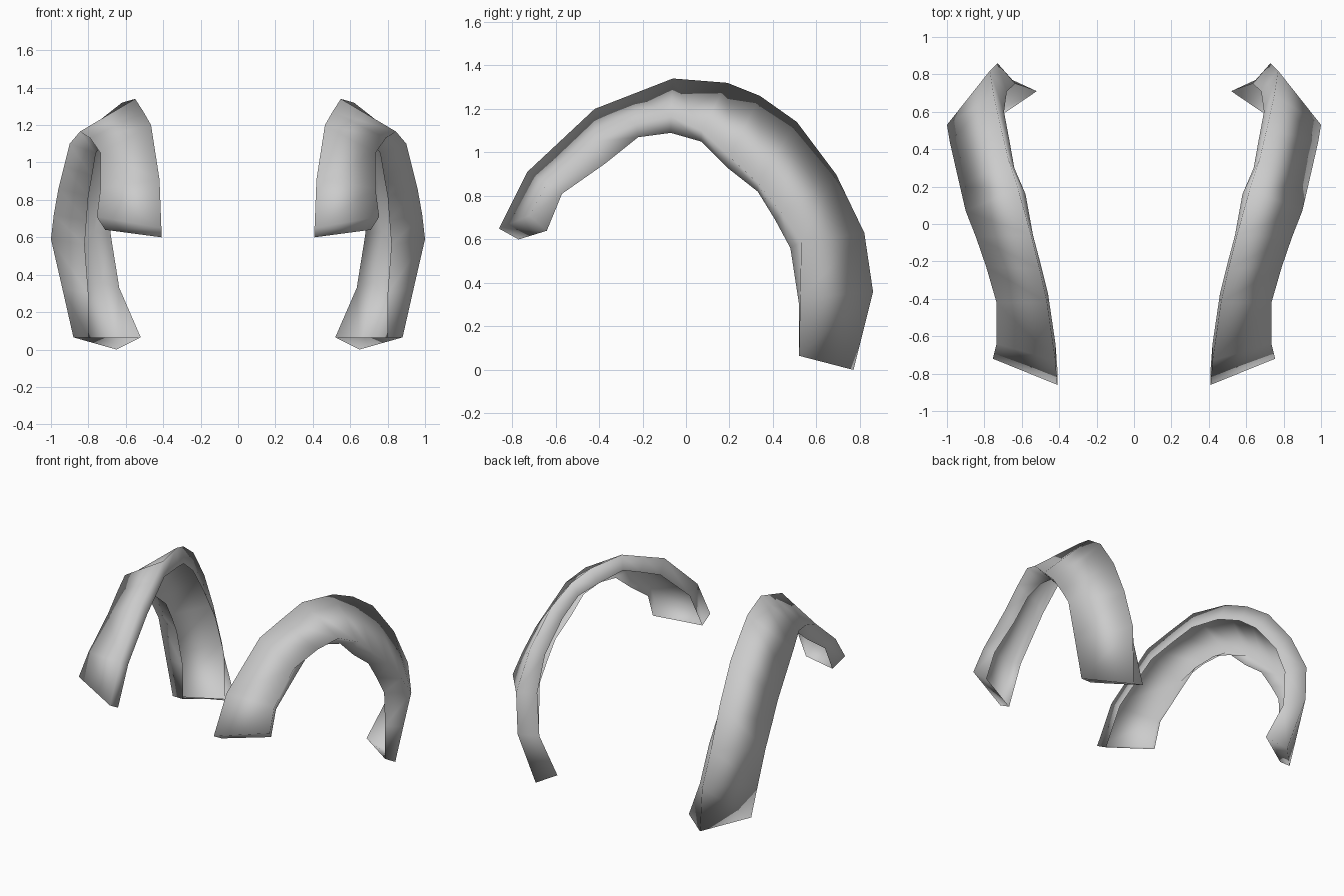
import bpy, bmesh, math

if "Cube" in bpy.data.objects:
    bpy.data.objects.remove(bpy.data.objects["Cube"])

# Rails of the right-hand fender, running from front end over the top to the rear end
crown = [(.41, -.86, .65), (.42, -.73, .91), (.465, -.42, 1.20), (.505, -.24, 1.27),
         (.55, -.06, 1.34), (.62, .19, 1.32), (.67, .34, 1.26), (.71, .51, 1.14),
         (.75, .69, .90), (.77, .82, .63), (.73, .86, .36), (.65, .77, 0)]
crown_flange = [(.41, -.77, .60), (.42, -.64, .86), (.46, -.37, 1.10), (.50, -.21, 1.17),
                (.54, -.06, 1.23), (.58, .16, 1.21), (.64, .30, 1.16), (.665, .44, 1.05),
                (.695, .60, .84), (.68, .71, .61), (.635, .75, .33), (.52, .71, .065)]
lip = [(.755, -.72, .71), (.735, -.64, .86), (.735, -.42, 1.05), (.79, -.23, 1.13),
       (.845, -.07, 1.165), (.90, .07, 1.10), (.93, .20, .98), (.96, .33, .86),
       (.985, .44, .72), (1.0, .53, .59), (.94, .525, .33), (.88, .52, .065)]
lip_flange = [(.71, -.64, .64), (.70, -.57, .81), (.70, -.37, .95), (.71, -.22, 1.07),
              (.73, -.07, 1.09), (.76, .07, 1.05), (.78, .19, .93), (.80, .33, .82),
              (.81, .41, .69), (.82, .48, .56), (.80, .52, .30), (.80, .52, .065)]


def channel(name, rails):
    """Open sheet through matching points of the rails, capped at both ends, hollow inside."""
    bm = bmesh.new()
    rings = [[bm.verts.new(p) for p in ring] for ring in zip(*rails)]
    for a, b in zip(rings, rings[1:]):
        for k in range(len(rails) - 1):
            bm.faces.new((a[k], a[k + 1], b[k + 1], b[k]))
    bm.faces.new(rings[0][::-1])
    bm.faces.new(rings[-1])
    bmesh.ops.recalc_face_normals(bm, faces=bm.faces)
    # make sure the outer skin faces outward
    bm.faces.ensure_lookup_table()
    if bm.faces[3 * 4 + 1].normal.z < 0:
        bmesh.ops.reverse_faces(bm, faces=bm.faces)
    mesh = bpy.data.meshes.new(name)
    bm.to_mesh(mesh)
    bm.free()
    ob = bpy.data.objects.new(name, mesh)
    bpy.context.collection.objects.link(ob)
    return ob


# Pair of hollow curved fenders, mirrored across x
fender = channel("fender_pair", [crown_flange, crown, lip, lip_flange])
bpy.context.view_layer.objects.active = fender
fender.select_set(True)
bpy.ops.object.shade_smooth_by_angle(angle=math.radians(150))
mirror = fender.modifiers.new("mirror", 'MIRROR')
mirror.use_axis[0] = True
mirror.use_mirror_merge = False
